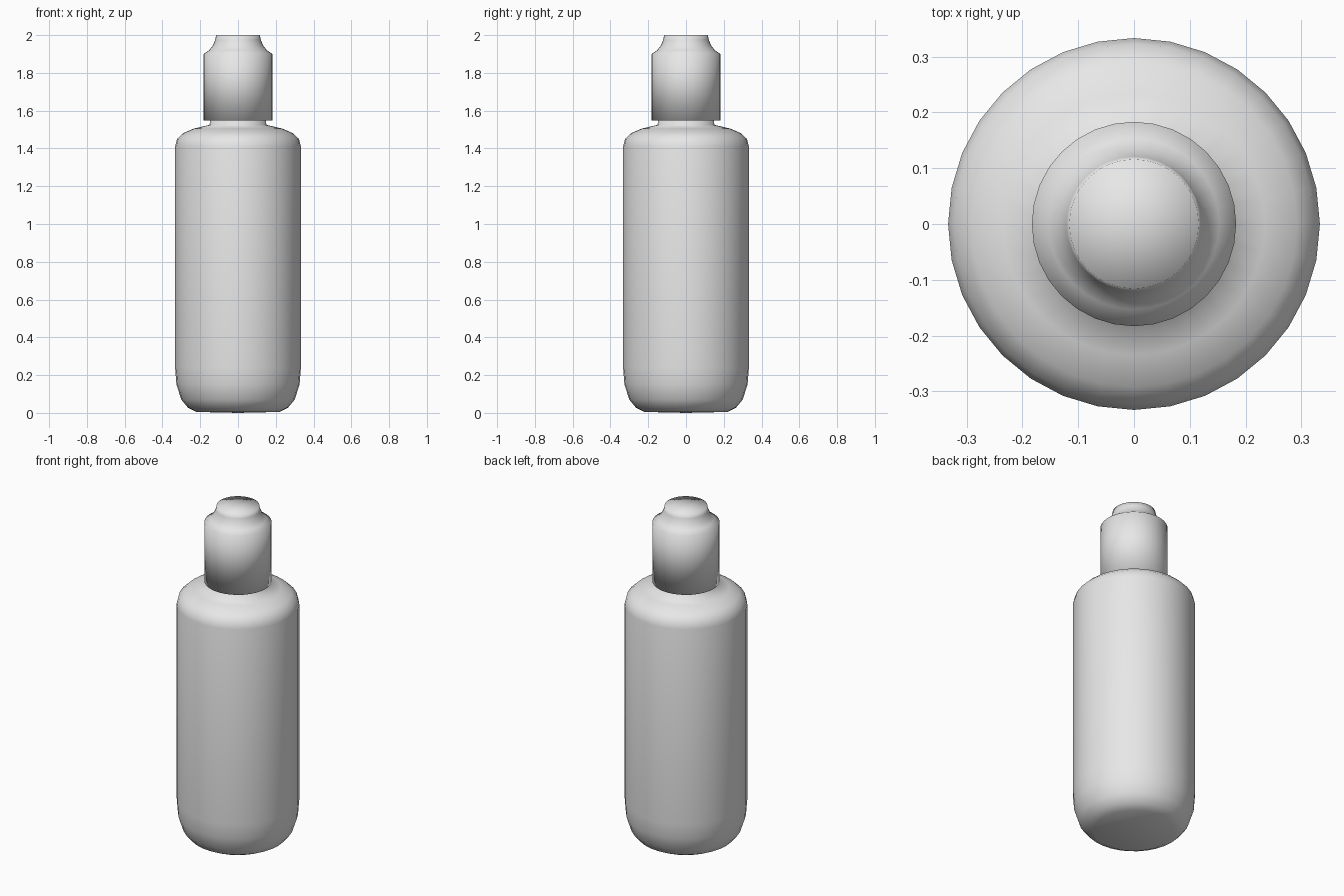
import bpy, bmesh, math

cube = bpy.data.objects.get("Cube")
if cube:
    bpy.data.objects.remove(cube, do_unlink=True)

SIDES = 32

grey = bpy.data.materials.new("plain grey")
grey.use_nodes = True
grey.diffuse_color = (0.8, 0.8, 0.8, 1)
grey.node_tree.nodes["Principled BSDF"].inputs["Base Color"].default_value = grey.diffuse_color


def lathe(name, profile):
    """Turn a (radius, height) profile around the z axis, smooth shaded."""
    bm = bmesh.new()
    verts = [bm.verts.new((r, 0, z)) for r, z in profile]
    edges = [bm.edges.new(pair) for pair in zip(verts, verts[1:])]
    bmesh.ops.spin(bm, geom=verts + edges, cent=(0, 0, 0), axis=(0, 0, 1),
                   angle=math.tau, steps=SIDES, use_merge=True)
    bmesh.ops.remove_doubles(bm, verts=bm.verts, dist=0.0001)
    bmesh.ops.recalc_face_normals(bm, faces=bm.faces)
    for face in bm.faces:
        face.smooth = True
    mesh = bpy.data.meshes.new(name)
    bm.to_mesh(mesh)
    bm.free()
    mesh.materials.append(grey)
    obj = bpy.data.objects.new(name, mesh)
    bpy.context.collection.objects.link(obj)
    return obj


# Bottle: rounded base, straight wall, curved shoulder and short neck
lathe("bottle_body", [
    (0, 0), (0.22, 0.005), (0.265, 0.028), (0.3, 0.07), (0.326, 0.15),
    (0.333, 0.24), (0.333, 1.41), (0.323, 1.45), (0.292, 1.48),
    (0.235, 1.505), (0.15, 1.525), (0.148, 1.56), (0, 1.56),
])

# Cap: straight skirt, stepped shoulder and small flat tip
lathe("cap", [
    (0, 1.547), (0.14, 1.547), (0.183, 1.547), (0.183, 1.9), (0.153, 1.92),
    (0.134, 1.943), (0.121, 1.975), (0.116, 2), (0, 2),
])
